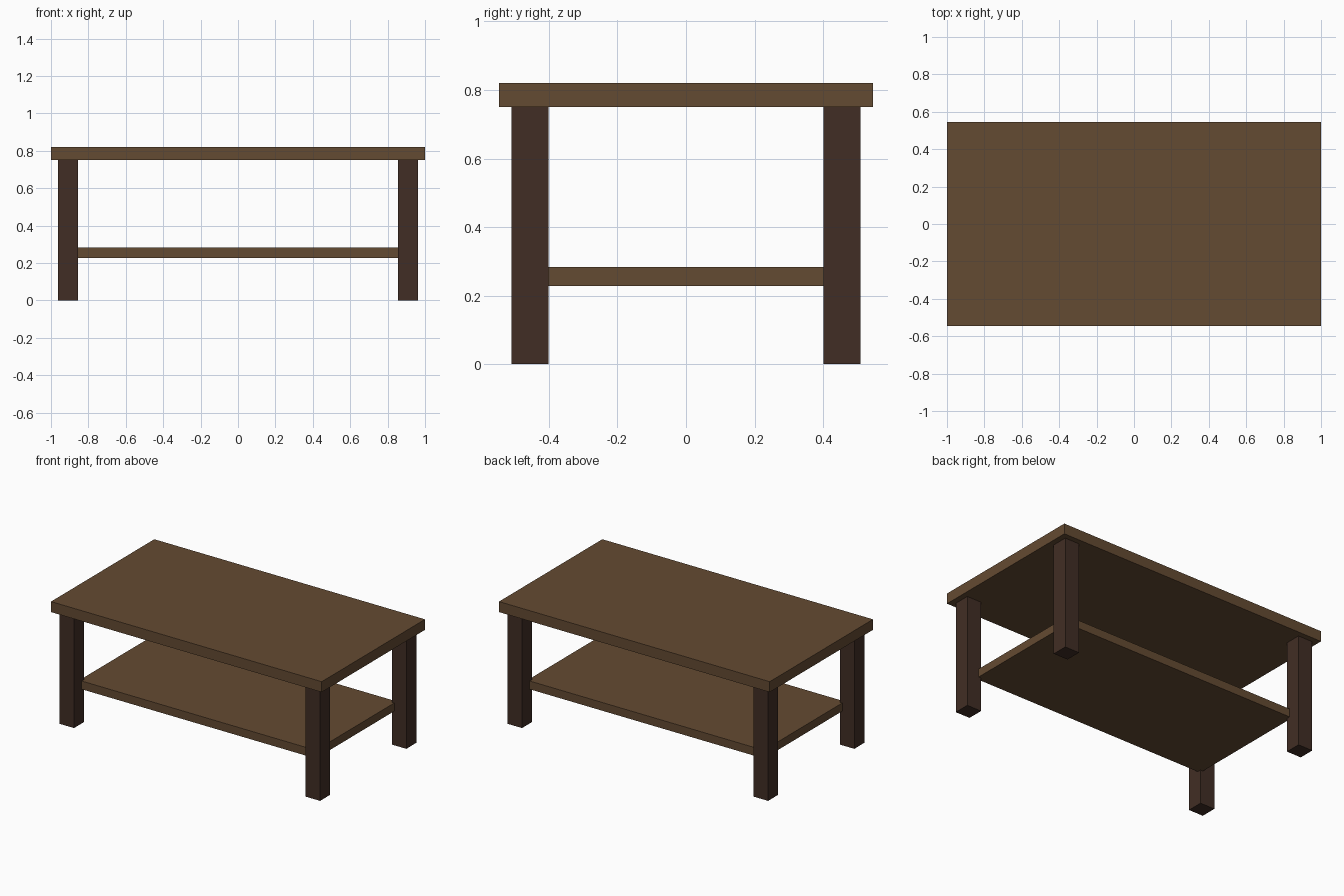
import bpy

if "Cube" in bpy.data.objects:
    bpy.data.objects.remove(bpy.data.objects["Cube"])


def make_material(name, color):
    mat = bpy.data.materials.new(name)
    mat.diffuse_color = (*color, 1.0)
    mat.use_nodes = True
    mat.node_tree.nodes["Principled BSDF"].inputs["Base Color"].default_value = mat.diffuse_color
    return mat


def box(name, lo, hi, mat):
    """Axis-aligned box between two opposite corners."""
    center = [(a + b) / 2 for a, b in zip(lo, hi)]
    bpy.ops.mesh.primitive_cube_add(size=1, location=center)
    obj = bpy.context.object
    obj.name = name
    obj.scale = [b - a for a, b in zip(lo, hi)]
    bpy.ops.object.transform_apply(location=False, rotation=False, scale=True)
    obj.data.materials.append(mat)
    return obj


wood = make_material("brown_wood", (0.127, 0.069, 0.032))
dark_wood = make_material("dark_wood", (0.053, 0.027, 0.018))

# Table top and lower shelf (shelf corners are let into the legs)
box("table_top", (-1, -0.545, 0.75), (1, 0.545, 0.82), wood)
box("lower_shelf", (-0.874, -0.427, 0.228), (0.874, 0.427, 0.283), wood)

# Four square legs
leg = 0.107
for side, sx in (("left", -1), ("right", 1)):
    for end, sy in (("front", -1), ("back", 1)):
        x, y = sx * 0.909, sy * 0.455
        box(f"{end}_{side}_leg",
            (x - leg / 2, y - leg / 2, 0), (x + leg / 2, y + leg / 2, 0.75),
            dark_wood)
